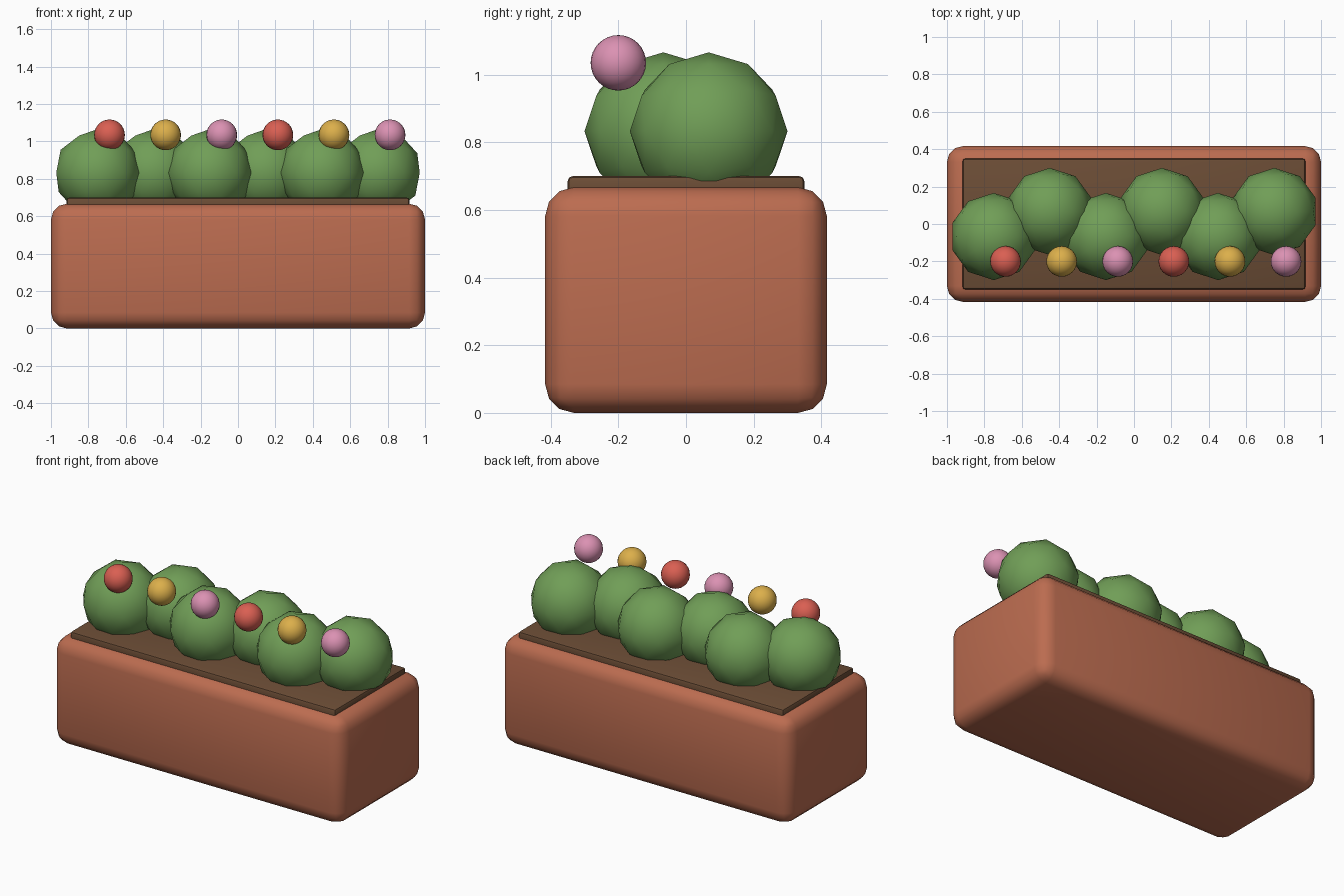
import bpy
import math

if "Cube" in bpy.data.objects:
    bpy.data.objects.remove(bpy.data.objects["Cube"])


def material(name, rgb):
    m = bpy.data.materials.new(name)
    m.diffuse_color = (*rgb, 1)
    m.use_nodes = True
    m.node_tree.nodes["Principled BSDF"].inputs["Base Color"].default_value = m.diffuse_color
    return m


TERRACOTTA = material("terracotta", (0.50, 0.150, 0.080))
SOIL = material("soil_brown", (0.147, 0.073, 0.036))
LEAF = material("leaf_green", (0.163, 0.342, 0.095))
PETALS = [material("petal_red", (0.70, 0.115, 0.085)),
          material("petal_yellow", (0.716, 0.43, 0.07)),
          material("petal_pink", (0.71, 0.285, 0.448))]


def finish(name, mat, angle):
    ob = bpy.context.object
    ob.name = ob.data.name = name
    ob.data.materials.append(mat)
    bpy.ops.object.shade_smooth_by_angle(angle=math.radians(angle))
    return ob


def rounded_box(name, size, z0, bevel, segments, mat):
    bpy.ops.mesh.primitive_cube_add(size=1, location=(0, 0, z0 + size[2] / 2))
    ob = bpy.context.object
    ob.scale = size
    bpy.ops.object.transform_apply(location=False, rotation=False, scale=True)
    mod = ob.modifiers.new("rounded_edges", 'BEVEL')
    mod.width = bevel
    mod.segments = segments
    bpy.ops.object.modifier_apply(modifier=mod.name)
    return finish(name, mat, 40)


# Planter box and the raised soil slab
rounded_box("planter_box", (2.0, 0.833, 0.667), 0.0, 0.085, 3, TERRACOTTA)
rounded_box("soil", (1.833, 0.70, 0.08), 0.62, 0.015, 2, SOIL)

# Six staggered bushes, each with one flower in front
for i in range(6):
    x = -0.75 + 0.3 * i
    y = -0.067 if i % 2 == 0 else 0.067
    bpy.ops.mesh.primitive_ico_sphere_add(subdivisions=2, radius=0.233,
                                          location=(x, y, 0.833))
    finish(f"bush_{i + 1}", LEAF, 40)
    bpy.ops.mesh.primitive_uv_sphere_add(segments=24, ring_count=16, radius=0.082,
                                         location=(x + 0.063, -0.2, 1.035))
    finish(f"flower_{i + 1}", PETALS[i % 3], 40)
